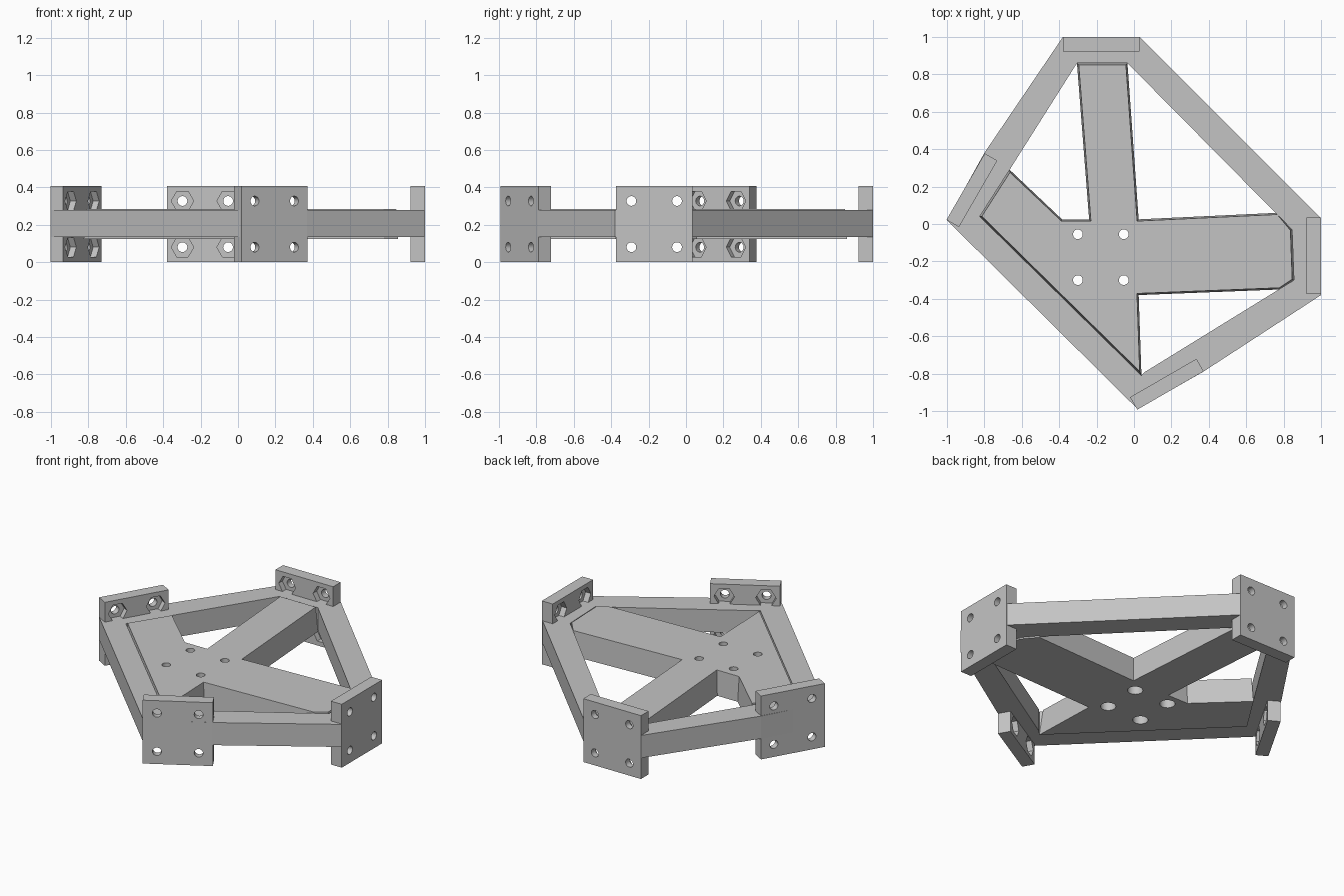
import bpy, bmesh
from math import sin, cos, pi, radians
from mathutils import Matrix, Vector

if "Cube" in bpy.data.objects:
    bpy.data.objects.remove(bpy.data.objects["Cube"])

# single grey material
grey = bpy.data.materials.new("light grey")
grey.use_nodes = True
grey.diffuse_color = (0.55, 0.55, 0.55, 1)
grey.node_tree.nodes["Principled BSDF"].inputs["Base Color"].default_value = (0.55, 0.55, 0.55, 1)


def add_prism(bm, base, z0, z1, top=None, matrix=None):
    """Closed prism, optionally with a different top outline."""
    low = [bm.verts.new((x, y, z0)) for x, y in base]
    high = [bm.verts.new((x, y, z1)) for x, y in (top or base)]
    n = len(base)
    bm.faces.new(low)
    bm.faces.new(high)
    for i in range(n):
        j = (i + 1) % n
        bm.faces.new((low[i], low[j], high[j], high[i]))
    if matrix:
        bmesh.ops.transform(bm, matrix=matrix, verts=low + high)


def finish(bm, name):
    bmesh.ops.recalc_face_normals(bm, faces=bm.faces)
    mesh = bpy.data.meshes.new(name)
    bm.to_mesh(mesh)
    bm.free()
    mesh.materials.append(grey)
    ob = bpy.data.objects.new(name, mesh)
    bpy.context.collection.objects.link(ob)
    return ob


def disc(cx, cy, r, n):
    return [(cx + r * cos(2 * pi * i / n), cy + r * sin(2 * pi * i / n)) for i in range(n)]


def cut(ob, shapes):
    """Subtract a group of prisms, then discard the cutter."""
    bm = bmesh.new()
    for outline, z0, z1, matrix in shapes:
        add_prism(bm, outline, z0, z1, matrix=matrix)
    cutter = finish(bm, "cutter")
    cutter.hide_render = True
    mod = ob.modifiers.new("holes", 'BOOLEAN')
    mod.operation, mod.solver, mod.object = 'DIFFERENCE', 'EXACT', cutter
    dg = bpy.context.evaluated_depsgraph_get()
    mesh = bpy.data.meshes.new_from_object(ob.evaluated_get(dg))
    ob.modifiers.clear()
    ob.data = mesh
    bpy.data.objects.remove(cutter)


def shrink(points, d):
    """Mitred inward offset of a clockwise outline."""
    out = []
    for i, p in enumerate(points):
        p = Vector(p)
        a = (p - Vector(points[i - 1])).normalized()
        b = (Vector(points[(i + 1) % len(points)]) - p).normalized()
        na, nb = Vector((a.y, -a.x)), Vector((b.y, -b.x))
        out.append(tuple(p + (na + nb) * d / (1 + na.dot(nb))))
    return out


def smooth(ob):
    bpy.ops.object.select_all(action='DESELECT')
    ob.select_set(True)
    bpy.context.view_layer.objects.active = ob
    bpy.ops.object.shade_smooth_by_angle(angle=radians(25))


# outer frame ring
outer = [(-.38, 1), (.03, 1), (1, .03), (1, -.38), (.37, -.79), (.02, -.99), (-1, .02), (-.8, .38)]
inner = [(-.305, .86), (-.035, .86), (.845, -.03), (.855, -.30),
         (.06, -.79), (.04, -.81), (-.825, .04), (-.665, .29)]
bm = bmesh.new()
rings = [[bm.verts.new((x, y, z)) for x, y in pts]
         for pts, z in ((outer, .135), (outer, .28), (inner, .28), (inner, .135))]
for k in range(4):
    a, b = rings[k], rings[(k + 1) % 4]
    for i in range(8):
        j = (i + 1) % 8
        bm.faces.new((a[i], a[j], b[j], b[i]))
finish(bm, "frame_ring")

# hub with three drafted arms, clockwise outline
hub_outline = [(-.305, .86), (-.035, .86), (.025, .025), (.77, .06), (.845, -.03), (.855, -.30),
               (.78, -.35), (.025, -.38), (.04, -.81), (-.825, .04), (-.665, .29),
               (-.385, .025), (-.24, .025)]
bm = bmesh.new()
add_prism(bm, hub_outline, .125, .285, top=shrink(hub_outline, .009))
hub = finish(bm, "hub_arms")
spots = [(x, y) for x in (-.3, -.055) for y in (-.3, -.055)]
cut(hub, [(disc(x, y, .026, 24), 0, .5, None) for x, y in spots])
cut(hub, [(disc(x, y, .045, 24), 0, .22, None) for x, y in spots])
smooth(hub)

# mounting plates: bolt holes through, hexagonal nut pockets inside
upright = Matrix.Rotation(pi / 2, 4, 'X')    # local prism depth runs inward
bolts = [(x, z) for x in (-.122, .122) for z in (.08, .327)]
plates = {"back_plate": (-.175, 1, 0), "left_plate": (1, -.17, -90),
          "front_plate": (.195, -.89, -150), "right_plate": (-.9, .2, 60)}
for name, (px, py, angle) in plates.items():
    place = Matrix.Translation((px, py, 0)) @ Matrix.Rotation(radians(angle), 4, 'Z') @ upright
    bm = bmesh.new()
    add_prism(bm, [(-.205, 0), (.205, 0), (.205, .407), (-.205, .407)], 0, .077, matrix=place)
    plate = finish(bm, name)
    cut(plate, [(disc(x, z, .026, 24), -.1, .2, place) for x, z in bolts])
    cut(plate, [(disc(x, z, .06, 6), .04, .2, place) for x, z in bolts])
    smooth(plate)
